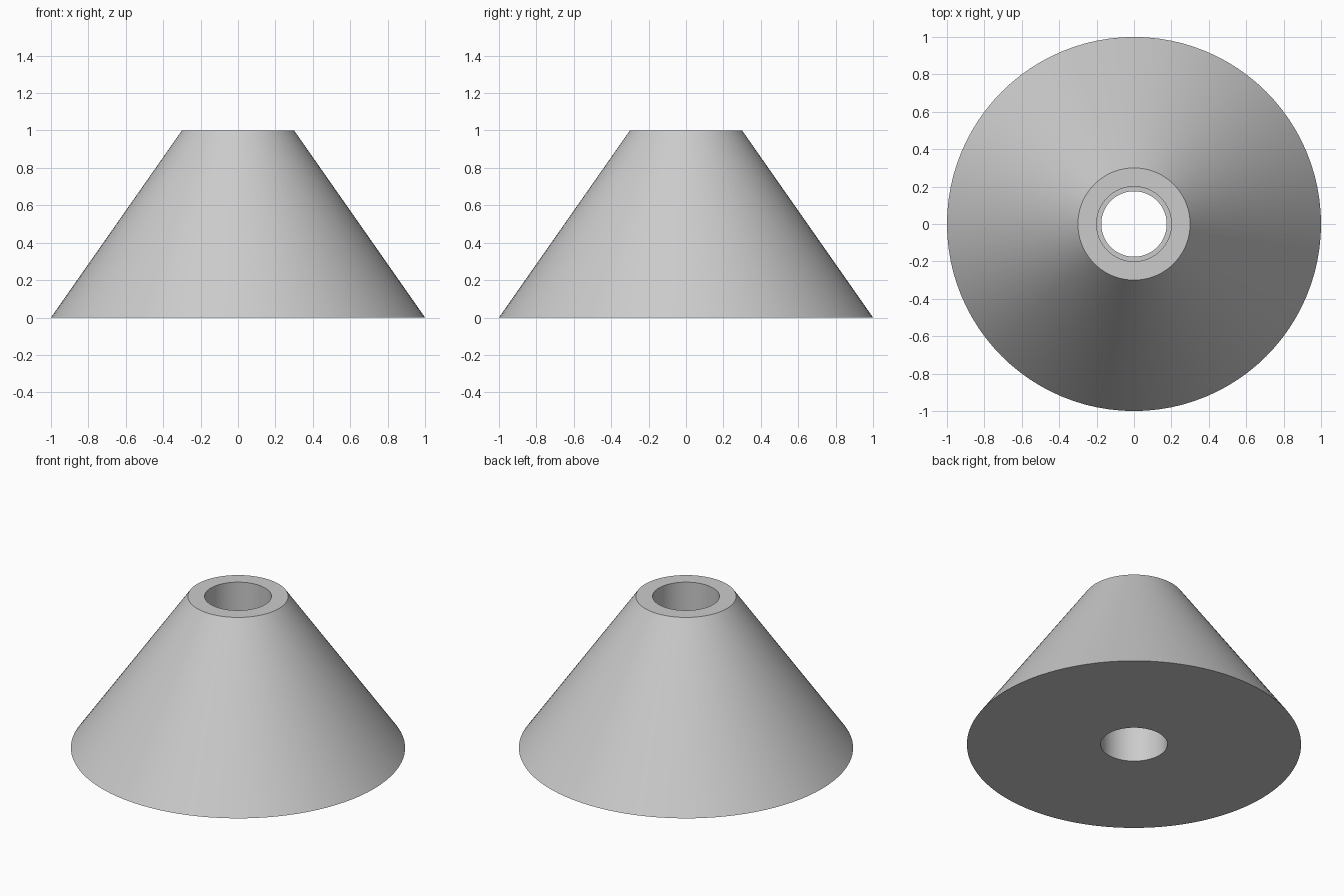
import bpy, bmesh, math

cube = bpy.data.objects.get("Cube")
if cube:
    bpy.data.objects.remove(cube, do_unlink=True)

SEGMENTS = 96

# Plain grey for the whole part
grey = bpy.data.materials.new("light_grey")
grey.use_nodes = True
colour = (0.6, 0.6, 0.6, 1)
grey.diffuse_color = colour
grey.node_tree.nodes["Principled BSDF"].inputs["Base Color"].default_value = colour

# Closed radius/height profile: outer cone, then a bore with a narrower collar
profile = [(1, 0), (0.3, 1), (0.2, 1), (0.2, 0.7),
           (0.175, 0.7), (0.175, 0.3), (0.2, 0.3), (0.2, 0)]

bm = bmesh.new()
rings = []
for radius, height in profile:
    ring = []
    for i in range(SEGMENTS):
        angle = math.tau * i / SEGMENTS
        ring.append(bm.verts.new((radius * math.cos(angle), radius * math.sin(angle), height)))
    rings.append(ring)

# Bridge each ring to the next, the last one closing the base
for lower, upper in zip(rings, rings[1:] + rings[:1]):
    for i in range(SEGMENTS):
        j = (i + 1) % SEGMENTS
        bm.faces.new((lower[i], lower[j], upper[j], upper[i]))
bmesh.ops.recalc_face_normals(bm, faces=bm.faces)

mesh = bpy.data.meshes.new("bored_cone")
bm.to_mesh(mesh)
bm.free()
mesh.materials.append(grey)
cone = bpy.data.objects.new("bored_cone", mesh)
bpy.context.collection.objects.link(cone)

# Smooth walls with crisp rims
bpy.ops.object.select_all(action='DESELECT')
cone.select_set(True)
bpy.context.view_layer.objects.active = cone
bpy.ops.object.shade_smooth_by_angle(angle=math.radians(30))
